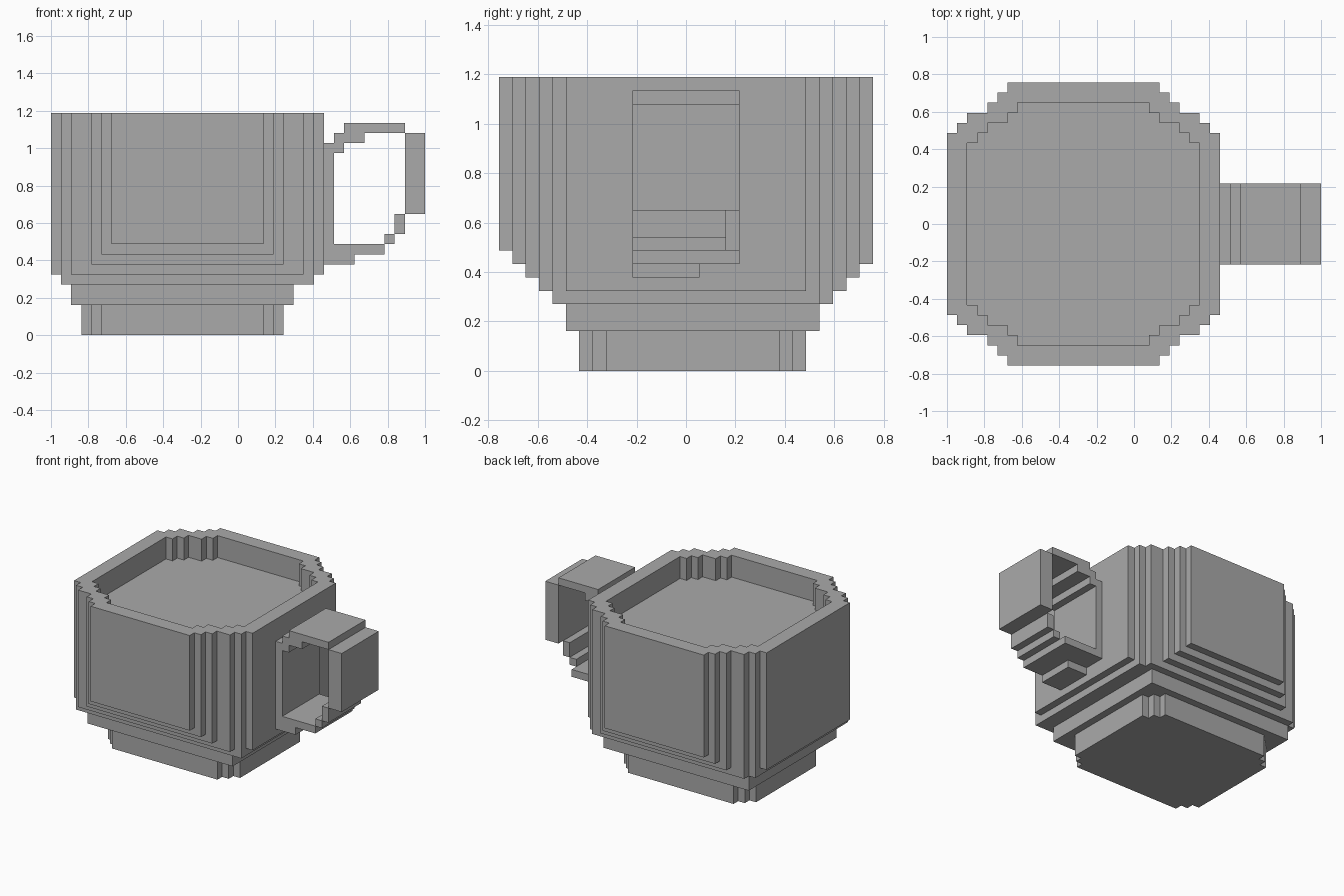
import bpy, bmesh
from mathutils import Vector

if "Cube" in bpy.data.objects:
    bpy.data.objects.remove(bpy.data.objects["Cube"], do_unlink=True)

U = 2 / 37  # one block

mat = bpy.data.materials.new("stone_grey")
mat.use_nodes = True
GREY = (0.4, 0.4, 0.4, 1)
mat.diffuse_color = GREY
mat.node_tree.nodes["Principled BSDF"].inputs["Base Color"].default_value = GREY


def finish(name, bm):
    """Scale from blocks to units, centre and link."""
    for v in bm.verts:
        v.co = Vector((v.co.x * U - 1, v.co.y * U, v.co.z * U))
    bmesh.ops.recalc_face_normals(bm, faces=bm.faces)
    mesh = bpy.data.meshes.new(name)
    bm.to_mesh(mesh)
    bm.free()
    mesh.materials.append(mat)
    bpy.context.collection.objects.link(bpy.data.objects.new(name, mesh))


def stepped_side(rows, sign):
    """Staircase from left to right; rows are (x0, x1, depth), widest first."""
    left, right, last = [], [], None
    for x0, x1, depth in rows:
        if last is not None:
            left.append((x0, sign * last))
            right.append((x1, sign * last))
        left.append((x0, sign * depth))
        right.append((x1, sign * depth))
        last = depth
    return left + right[::-1]


def outline(front, back):
    return stepped_side(front, -1) + stepped_side(back, 1)[::-1]


def prism(name, loops, z0, z1):
    """Extrude an outline, with later loops as holes."""
    bm = bmesh.new()
    for loop in loops:
        vs = [bm.verts.new((x, y, z0)) for x, y in loop]
        for a, b in zip(vs, vs[1:] + vs[:1]):
            bm.edges.new((a, b))
    bmesh.ops.triangle_fill(bm, edges=bm.edges[:], use_beauty=True)
    ext = bmesh.ops.extrude_face_region(bm, geom=bm.faces[:], use_keep_orig=True)
    top = [g for g in ext["geom"] if isinstance(g, bmesh.types.BMVert)]
    bmesh.ops.translate(bm, verts=top, vec=(0, 0, z1 - z0))
    bmesh.ops.dissolve_limit(bm, angle_limit=0.01, verts=bm.verts[:], edges=bm.edges[:])
    finish(name, bm)


def box(name, x0, x1, z0, z1, y0=-4, y1=4):
    bm = bmesh.new()
    bmesh.ops.create_cube(bm, size=1)
    for v in bm.verts:
        v.co = Vector((x0 if v.co.x < 0 else x1, y0 if v.co.y < 0 else y1,
                       z0 if v.co.z < 0 else z1))
    finish(name, bm)


# Foot with stepped corners, and the square collar above it
prism("foot", [outline([(3, 23, 6), (4, 22, 7), (5, 21, 8)],
                       [(3, 23, 7), (4, 22, 8), (5, 21, 9)])], 0, 3)
box("collar", 2, 24, 3, 5, -9, 10)

# Bowl: each row is (x0, x1, depth, front start height); the back starts a block lower
ROWS = [(0, 27, 9, 6), (1, 26, 10, 5), (2, 25, 11, 6),
        (4, 23, 12, 7), (5, 22, 13, 8), (6, 21, 14, 9)]
FULL = [r[:3] for r in ROWS]
prism("bowl_base", [outline(FULL[1:2], FULL[1:3])], 5, 6)
for z in (6, 7, 8):
    front = [r[:3] for r in ROWS if r[3] <= z]
    back = [r[:3] for r in ROWS if r[3] - 1 <= z]
    prism(f"bowl_step_{z - 5}", [outline(front, back)], z, z + 1)
prism("bowl_wall", [outline(FULL, FULL)], 9, 19)

# Rim around the recessed fill
INNER = [(2, 25, 8), (3, 24, 9), (4, 23, 10), (6, 21, 11), (7, 20, 12)]
prism("rim", [outline(FULL, FULL), outline(INNER, INNER)], 19, 22)

# Handle
box("handle_mount", 27, 28, 8, 19)
box("handle_upper_step", 28, 29, 18, 20)
box("handle_shoulder", 29, 31, 19, 21)
box("handle_top", 31, 35, 20, 21)
box("handle_grip", 35, 37, 12, 20)
box("handle_lower_grip", 34, 35, 10, 12, -4, 3)
box("handle_lower_step", 33, 34, 9, 10, -4, 3)
box("handle_bottom", 28, 33, 8, 9)
box("handle_support", 27, 30, 7, 8, -4, 1)
